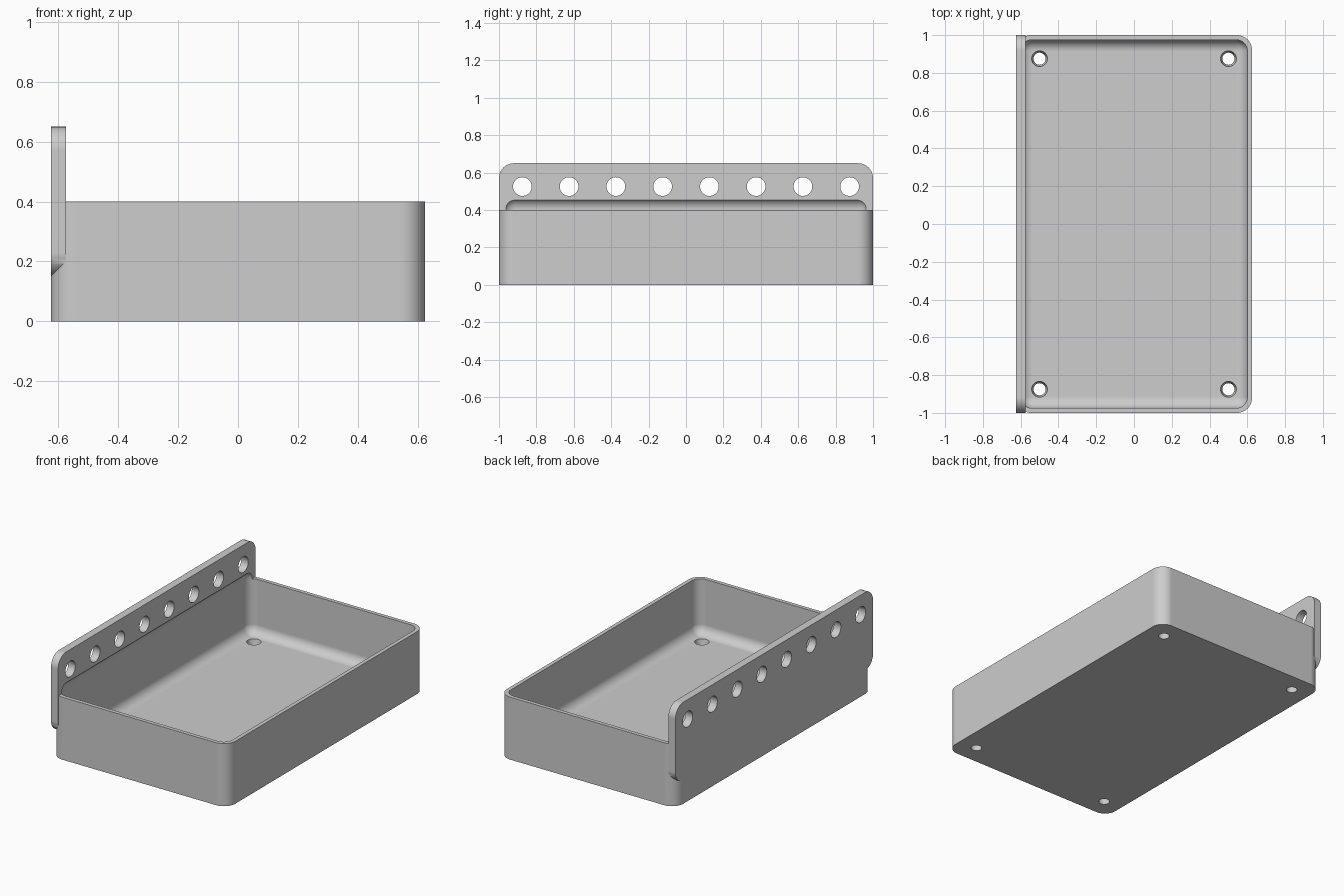
import bpy, bmesh, math
from mathutils import Matrix, Vector

if "Cube" in bpy.data.objects:
    bpy.data.objects.remove(bpy.data.objects["Cube"], do_unlink=True)

HALF_X, HALF_Y = 0.625, 1.0
WALL, FLOOR, PLATE = 0.025, 0.05, 0.05
OUTER_RADIUS, INNER_RADIUS = 0.08, 0.06
GREY = (0.61, 0.61, 0.61, 1)

grey = bpy.data.materials.new("light grey")
grey.use_nodes = True
grey.diffuse_color = GREY
grey.node_tree.nodes["Principled BSDF"].inputs["Base Color"].default_value = GREY


def add_object(name, bm):
    bmesh.ops.recalc_face_normals(bm, faces=bm.faces)
    mesh = bpy.data.meshes.new(name)
    bm.to_mesh(mesh)
    bm.free()
    mesh.materials.append(grey)
    obj = bpy.data.objects.new(name, mesh)
    bpy.context.collection.objects.link(obj)
    return obj


def rounded_box(name, low, high, radius, axes):
    """Box between two corners, with the edges along the given axes rounded."""
    low, high = Vector(low), Vector(high)
    bm = bmesh.new()
    bmesh.ops.create_cube(bm, size=1, matrix=Matrix.Translation((low + high) / 2)
                          @ Matrix.Diagonal((high - low).to_4d()))
    edges = []
    for e in bm.edges:
        d = e.verts[1].co - e.verts[0].co
        if max(range(3), key=lambda i: abs(d[i])) in axes:
            edges.append(e)
    bmesh.ops.bevel(bm, geom=edges, offset=radius, segments=12, profile=0.5, affect='EDGES')
    return add_object(name, bm)


def drills(name, centres, r_low, r_high, depth, turn):
    """Row of round cutters in a single mesh."""
    bm = bmesh.new()
    for c in centres:
        bmesh.ops.create_cone(bm, cap_ends=True, segments=40, radius1=r_low, radius2=r_high,
                              depth=depth, matrix=Matrix.Translation(c) @ turn)
    return add_object(name, bm)


# Outer body, and the upright mounting plate along the right side
tray = rounded_box("tray", (-HALF_X, -HALF_Y, 0), (HALF_X, HALF_Y, 0.4), OUTER_RADIUS, (2,))
plate = rounded_box("mounting_plate", (-HALF_X, -HALF_Y, 0.15),
                    (PLATE - HALF_X, HALF_Y, 0.65), OUTER_RADIUS, (0,))

# Hollow with rounded edges, reaching a little way up the plate
cavity = rounded_box("cavity_cutter", (WALL - HALF_X, WALL - HALF_Y, FLOOR),
                     (HALF_X - WALL, HALF_Y - WALL, 0.464), INNER_RADIUS, (0, 1, 2))

# Row of plate holes, and tapered drain holes in the floor corners
plate_holes = drills("plate_hole_cutter", [(-0.6, -0.875 + 0.25 * i, 0.525) for i in range(8)],
                     0.05, 0.05, 0.2, Matrix.Rotation(math.pi / 2, 4, 'Y'))
floor_holes = drills("floor_hole_cutter",
                     [(x, y, FLOOR / 2) for x in (-0.5, 0.5) for y in (-0.875, 0.875)],
                     0.027, 0.047, 0.1, Matrix.Identity(4))

# Combine the parts, then keep only the finished tray
steps = [(plate, 'UNION'), (cavity, 'DIFFERENCE'),
         (plate_holes, 'DIFFERENCE'), (floor_holes, 'DIFFERENCE')]
for helper, operation in steps:
    mod = tray.modifiers.new(helper.name, 'BOOLEAN')
    mod.object, mod.operation, mod.solver = helper, operation, 'EXACT'

graph = bpy.context.evaluated_depsgraph_get()
finished = bpy.data.meshes.new_from_object(tray.evaluated_get(graph))
tray.modifiers.clear()
tray.data = finished
finished.materials.clear()
finished.materials.append(grey)
for helper, _ in steps:
    bpy.data.objects.remove(helper, do_unlink=True)

# Smooth curves with crisp edges and flat walls
bpy.ops.object.select_all(action='DESELECT')
tray.select_set(True)
bpy.context.view_layer.objects.active = tray
bpy.ops.object.shade_smooth_by_angle(angle=math.radians(30))
tray.modifiers.new("flat walls", 'WEIGHTED_NORMAL').keep_sharp = True
